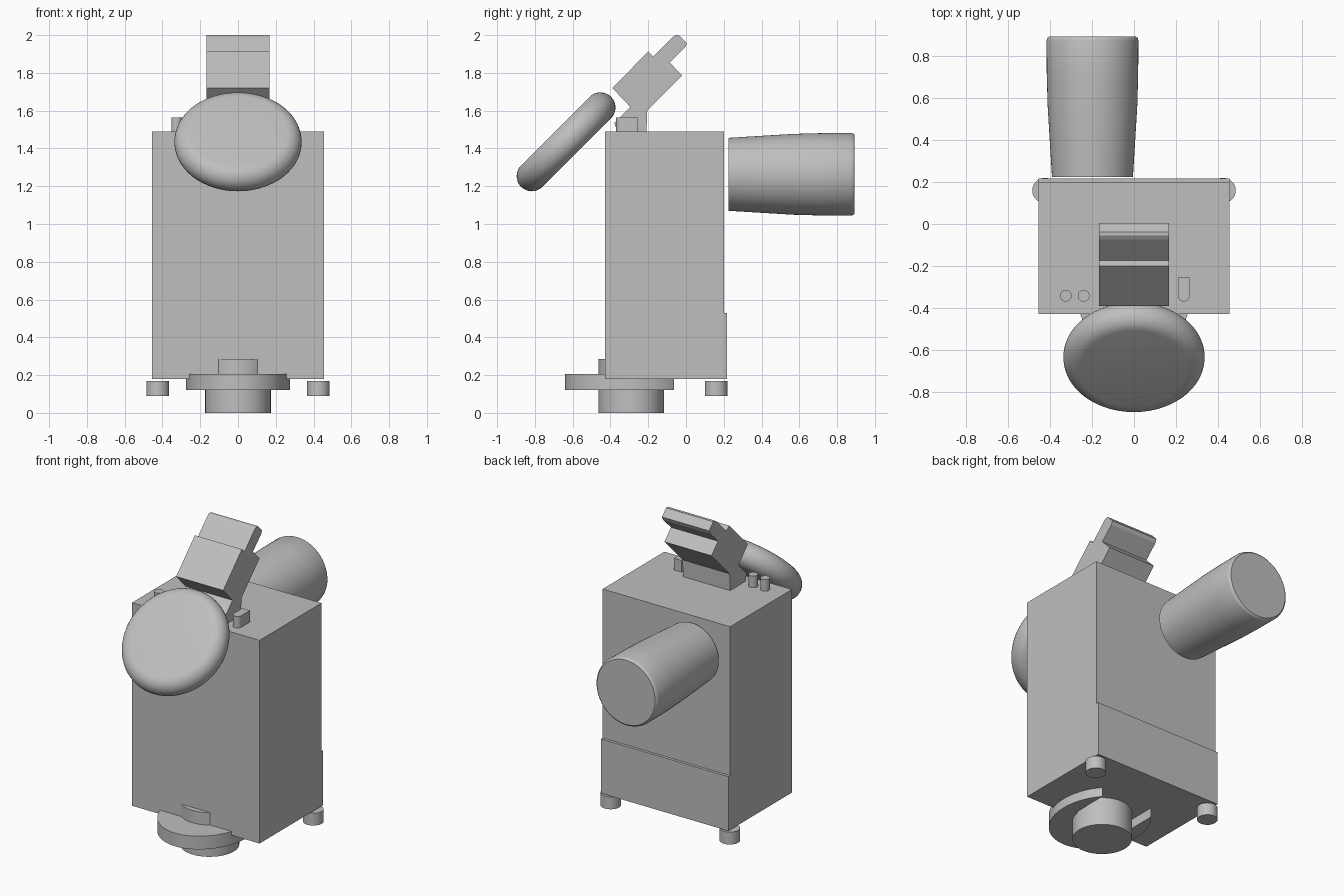
import bpy, bmesh, math
from math import sin, cos, pi
from mathutils import Matrix, Vector

cube = bpy.data.objects.get("Cube")
if cube:
    bpy.data.objects.remove(cube, do_unlink=True)

grey = bpy.data.materials.new("plain grey")
grey.use_nodes = True
grey.diffuse_color = (0.52, 0.52, 0.52, 1)
grey.node_tree.nodes["Principled BSDF"].inputs["Base Color"].default_value = grey.diffuse_color


def finish(name, bm, smooth=False):
    bmesh.ops.recalc_face_normals(bm, faces=bm.faces)
    mesh = bpy.data.meshes.new(name)
    bm.to_mesh(mesh)
    bm.free()
    obj = bpy.data.objects.new(name, mesh)
    bpy.context.collection.objects.link(obj)
    mesh.materials.append(grey)
    if smooth:
        bpy.ops.object.select_all(action='DESELECT')
        obj.select_set(True)
        bpy.context.view_layer.objects.active = obj
        bpy.ops.object.shade_smooth_by_angle(angle=math.radians(35))
    return obj


def prism(name, points, depth, smooth=False):
    """Extrude a closed outline of 3D points along a vector."""
    bm = bmesh.new()
    face = bm.faces.new([bm.verts.new(p) for p in points])
    ext = bmesh.ops.extrude_face_region(bm, geom=[face])
    moved = [v for v in ext["geom"] if isinstance(v, bmesh.types.BMVert)]
    bmesh.ops.translate(bm, verts=moved, vec=Vector(depth))
    return finish(name, bm, smooth)


def box(name, lo, hi):
    (x0, y0, z0), (x1, y1, z1) = lo, hi
    base = [(x0, y0, z0), (x1, y0, z0), (x1, y1, z0), (x0, y1, z0)]
    return prism(name, base, (0, 0, z1 - z0))


def lathe(name, profile, place, sides=64):
    """Spin (radius, height) pairs about z, cap the ends and place the result."""
    bm = bmesh.new()
    rings = [[bm.verts.new((r * cos(2 * pi * i / sides), r * sin(2 * pi * i / sides), h))
              for i in range(sides)] for r, h in profile]
    for a, b in zip(rings, rings[1:]):
        for i in range(sides):
            j = (i + 1) % sides
            bm.faces.new((a[i], a[j], b[j], b[i]))
    bm.faces.new(rings[0])
    bm.faces.new(rings[-1])
    bm.transform(place)
    return finish(name, bm, True)


def post(name, x, y, r, z0, z1, sides=48):
    return lathe(name, [(r, z0), (r, z1)], Matrix.Translation((x, y, 0)), sides)


# Housing and thicker lower back panel
box("housing", (-0.455, -0.43, 0.18), (0.455, 0.20, 1.49))
box("lower_back_panel", (-0.455, 0.20, 0.18), (0.455, 0.218, 0.53))

# Rear feet
for side, x in (("right", -0.425), ("left", 0.425)):
    post(side + "_foot", x, 0.16, 0.06, 0.09, 0.17)

# Centre spindle and the horseshoe collar around it
post("spindle", 0, -0.29, 0.174, 0, 0.285)
end = math.asin(0.69)
start = pi - end
arc = [start + (pi + 2 * end) * i / 56 for i in range(57)]
arc = [pi - end + (2 * pi - (pi - 2 * end)) * i / 56 for i in range(57)]
inner = 0.185
a0 = math.acos(inner / 0.275)
arc = [pi - a0 + (pi + 2 * a0) * i / 56 for i in range(57)]
outline = [(0.275 * cos(a), -0.309 + 0.331 * sin(a), 0.12) for a in arc]
outline += [(inner, -0.31, 0.12), (-inner, -0.31, 0.12)]
prism("collar", outline, (0, 0, 0.085), True)

# Handle on the back
lathe("handle", [(0.193, 0.225), (0.205, 0.42), (0.214, 0.57), (0.218, 0.72), (0.219, 0.875),
                 (0.215, 0.887), (0.207, 0.893)],
      Matrix.Translation((-0.198, 0, 1.263)) @ Matrix.Rotation(-pi / 2, 4, 'X'))

# Round tilted pad with a fully rounded rim
rim = [(0.257 + 0.08 * cos(t), 0.08 * sin(t)) for t in [-pi / 2 + pi * i / 16 for i in range(17)]]
lathe("tilted_pad", rim,
      Matrix.Translation((0, -0.635, 1.435)) @ Matrix.Rotation(pi / 4, 4, 'X'), 80)

# Stepped tilted lever
lever = [(-0.39, 1.72), (-0.20, 1.913), (-0.174, 1.887), (-0.074, 1.987), (-0.055, 2.0),
         (-0.037, 2.0), (0.005, 1.957), (-0.005, 1.935), (-0.087, 1.855), (-0.02, 1.787),
         (-0.205, 1.60), (-0.21, 1.48), (-0.36, 1.48), (-0.38, 1.535), (-0.295, 1.62)]
prism("lever", [(-0.168, y, z) for y, z in lever], (0.336, 0, 0))

# Small pins and a round-nosed tab on the top
for name, x in (("outer_pin", -0.325), ("inner_pin", -0.24)):
    post(name, x, -0.342, 0.028, 1.48, 1.565, 24)
nose = [(0.237 + 0.027 * cos(a), -0.343 + 0.027 * sin(a), 1.48)
        for a in [pi + pi * i / 12 for i in range(13)]]
prism("top_tab", nose + [(0.264, -0.255, 1.48), (0.21, -0.255, 1.48)], (0, 0, 0.085), True)
